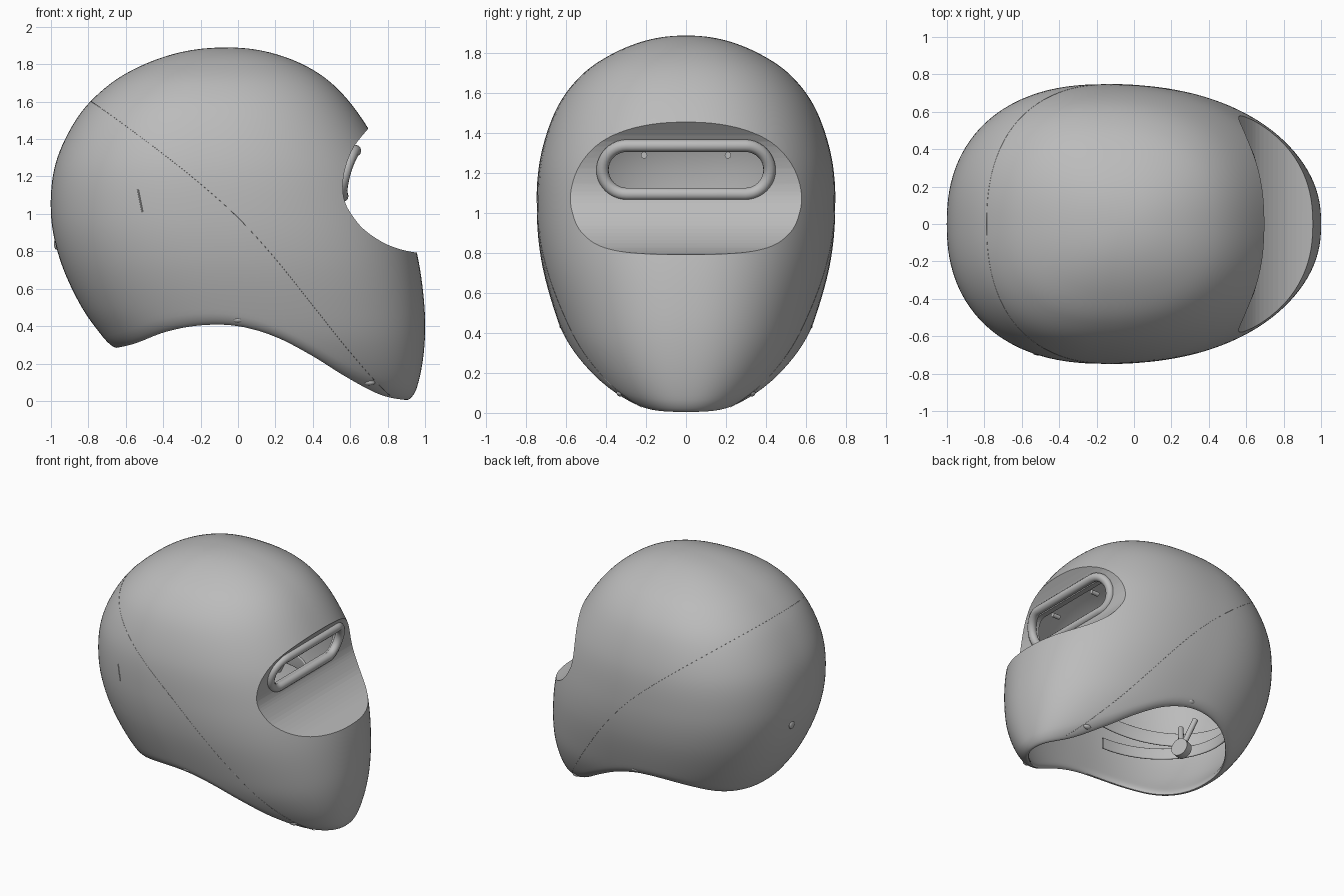
import bpy, bmesh, math
from mathutils import Vector

if "Cube" in bpy.data.objects:
    bpy.data.objects.remove(bpy.data.objects["Cube"])


def material(name, v):
    m = bpy.data.materials.new(name)
    m.use_nodes = True
    m.diffuse_color = (v, v, v, 1)
    m.node_tree.nodes["Principled BSDF"].inputs["Base Color"].default_value = (v, v, v, 1)
    return m


GREY = material("shell grey", 0.5)


def spline(table, u):
    """Smooth interpolation through equally spaced rows."""
    i = max(0, min(int(u), len(table) - 2))
    t = u - i
    row = lambda k: Vector(table[max(0, min(k, len(table) - 1))])
    a, b, c, d = row(i - 1), row(i), row(i + 1), row(i + 2)
    return b + 0.5 * t * (c - a + t * (2 * a - 5 * b + 4 * c - d + t * (3 * (b - c) + d - a)))


# Level sections from crown to chin: height, back x, front x, half width
LEVELS = [(1.869, .16, -.27, -.185), (1.89, -.06, -.06, 0), (1.869, -.285, .145, .185),
          (1.80, -.50, .345, .365), (1.69, -.69, .51, .525), (1.52, -.855, .655, .65),
          (1.27, -.975, .80, .731), (1.0, -1, .90, .747), (.75, -.95, .965, .722),
          (.5, -.835, .997, .655), (.3, -.69, .997, .575), (.12, -.55, .97, .455),
          (-.02, -.45, .92, .30), (-.12, -.4, .86, .16)]
# Heights of the lower rim and of the seam, every 0.2 along x from -1
RIM = [(v, 0) for v in (.27, .27, .30, .37, .405, .40, .345, .245, .125, .028, 0)]
SEAM = [(v, 0) for v in (1.72, 1.61, 1.47, 1.32, 1.16, .98, .76, .51, .26, .04, -.1)]
# Face recess, side profile from brow to chin
RECESS = [(.70, 1.46), (.62, 1.36), (.575, 1.25), (.56, 1.15), (.57, 1.07), (.605, 1.0),
          (.67, .92), (.77, .85), (.87, .81), (.97, .79)]
recess = [spline(RECESS, k / 4) for k in range(4 * (len(RECESS) - 1) + 1)]


def height(table, x):
    return spline(table, (x + 1) * 5)[0]


def surface(u, a, d=0.0):
    """Point on the body, moved inward by d."""
    z, xb, xf, w = spline(LEVELS, u)
    xc = xb + (xf - xb) * 0.45
    c, s = math.cos(a), math.sin(a)
    r, e = (xf - xc if c > 0 else xc - xb), 2 / 2.3
    x = xc + max(r - d, 0) * math.copysign(abs(c) ** e, c)
    y = max(w - d, 0) * math.copysign(abs(s) ** e, s)
    return Vector((x, y, z - d * max(0, (z - 1) / .89) ** 2))


def solve(f, lo, hi):
    for _ in range(30):
        mid = (lo + hi) / 2
        lo, hi = (mid, hi) if f(mid) > 0 else (lo, mid)
    return lo


def above(table, a):
    return lambda u: surface(u, a).z - height(table, surface(u, a).x)


def inner(u, a, d):
    """Inside wall, kept behind the face recess."""
    p = surface(u, a, d)
    for q, r in zip(recess, recess[1:]):
        if r.y <= p.z <= q.y:
            p.x = min(p.x, q.x + (r.x - q.x) * (q.y - p.z) / (q.y - r.y) - 0.04)
    return p


def finish(ob, angle=40):
    if not ob.data.materials:
        ob.data.materials.append(GREY)
    bpy.ops.object.select_all(action='DESELECT')
    ob.select_set(True)
    bpy.context.view_layer.objects.active = ob
    if ob.type == 'MESH':
        bpy.ops.object.shade_smooth_by_angle(angle=math.radians(angle))
    return ob


def mesh_object(name, bm):
    bmesh.ops.recalc_face_normals(bm, faces=bm.faces)
    me = bpy.data.meshes.new(name)
    bm.to_mesh(me)
    bm.free()
    ob = bpy.data.objects.new(name, me)
    bpy.context.collection.objects.link(ob)
    return ob


def prism(name, points, offset):
    bm = bmesh.new()
    f = bm.faces.new([bm.verts.new(p) for p in points])
    new = bmesh.ops.extrude_face_region(bm, geom=[f])["geom"]
    bmesh.ops.translate(bm, vec=offset, verts=[v for v in new if isinstance(v, bmesh.types.BMVert)])
    return mesh_object(name, bm)


def tube(name, points, radius, closed=False, extrude=0.0):
    cu = bpy.data.curves.new(name, 'CURVE')
    cu.dimensions = '2D' if extrude else '3D'
    cu.bevel_depth, cu.bevel_resolution, cu.extrude = radius, 4, extrude
    cu.fill_mode = 'NONE' if extrude else 'FULL'
    cu.use_fill_caps = not extrude
    sp = cu.splines.new('POLY')
    sp.points.add(len(points) - 1)
    for q, p in zip(sp.points, points):
        q.co = (*p, 1)
    sp.use_cyclic_u = closed
    sp.use_smooth = True
    ob = bpy.data.objects.new(name, cu)
    bpy.context.collection.objects.link(ob)
    return finish(ob)


# Shell: outer wall, rolled rim and inner wall in one closed skin
COLS, ROWS, WALL, ROLL = 128, 72, 0.055, 0.06
bm = bmesh.new()
columns = []
for k in range(COLS):
    a = 2 * math.pi * k / COLS
    end = solve(above(RIM, a), 1, len(LEVELS) - 1.01)
    rim_z = surface(end, a).z
    top = solve(lambda u: surface(u, a).z - rim_z - ROLL, 1, end)
    col = [surface(1 + (top - 1) * i / ROWS, a) for i in range(1, ROWS + 1)]
    for i in range(1, 12):
        t = math.pi * i / 12
        p = surface(top + (end - top) * math.sin(t), a, WALL * (1 - math.cos(t)) / 2)
        p.z = rim_z + ROLL * (1 - math.sin(t))
        col.append(p)
    col += [inner(1 + (top - 1) * i / ROWS, a, WALL) for i in range(ROWS, 6, -1)]
    columns.append([bm.verts.new(p) for p in col])
crown = bm.verts.new(surface(1, 0))
under = bm.verts.new(surface(1, 0, WALL))
for a, b in zip(columns, columns[1:] + columns[:1]):
    bm.faces.new((crown, a[0], b[0]))
    bm.faces.new((under, b[-1], a[-1]))
    for i in range(len(a) - 1):
        bm.faces.new((a[i], a[i + 1], b[i + 1], b[i]))
shell = mesh_object("helmet_shell", bm)


# Viewing slot outline, set in a leaning, bowed plane
def stadium(half_w, half_h, n=20):
    pts = []
    for side in (1, -1):
        for i in range(n + 1):
            t = side * math.pi / 2 - math.pi * i / n
            pts.append((side * (half_w - half_h) + half_h * math.cos(t), half_h * math.sin(t)))
    return pts


MID = 1.217
cutters = [prism("recess_cutter", [(x, -1, z) for x, z in [(1.1, 1.96)] + [tuple(p) for p in recess] + [(1.4, .77)]], (0, 2, 0)),
           prism("slot_cutter", [(.3, y, MID + z) for y, z in stadium(.40, .098)], (.6, 0, 0))]
finish(shell)
for c in cutters:
    m = shell.modifiers.new(c.name, 'BOOLEAN')
    m.object, m.operation, m.solver = c, 'DIFFERENCE', 'EXACT'
    bpy.ops.object.modifier_apply(modifier=m.name)
    bpy.data.objects.remove(c)
finish(shell, 35)

# Raised slot frame, sinking into the recess at its ends
tube("slot_frame", [(.617 + .28 * z - .26 * y * y, y, MID + z) for y, z in stadium(.418, .121)], .031, True)

# Seam between face and rear panel
seam = []
for k in range(-100, 101):
    a = math.pi + k / 100 * 2.6
    end = solve(above(RIM, a), 1, len(LEVELS) - 1.01)
    if above(SEAM, a)(end) < 0:
        seam.append(surface(solve(above(SEAM, a), 1, end), a))
tube("panel_seam", seam, .001)


def on_body(x, z, side):
    y_point = lambda a: surface(solve(lambda u: surface(u, a).z - z, 1, len(LEVELS) - 1.01), a)
    p = y_point(solve(lambda a: y_point(a).x - x, 0, math.pi))
    return Vector((p.x, side * p.y, p.z))


def disc(name, place, radius, depth, turn):
    bpy.ops.mesh.primitive_cylinder_add(vertices=32, radius=radius, depth=depth, location=place, rotation=turn)
    ob = bpy.context.object
    ob.name = name
    return finish(ob)


def rivet(name, place, scale):
    bpy.ops.mesh.primitive_uv_sphere_add(segments=24, ring_count=12, radius=.03, location=place)
    bpy.context.object.scale = scale
    bpy.context.object.name = name
    finish(bpy.context.object)


SIDEWAYS = (math.pi / 2, 0, 0)
for side, word in ((1, "left"), (-1, "right")):
    # Flush rivets along the rim
    for x, z, part in ((0, .435, "middle"), (.70, .10, "chin")):
        rivet(f"{part}_rivet_{word}", on_body(x, z, side) - Vector((0, side * .02, 0)), (1.1, .7, .6))
    # Headgear pivot, arm and brow bolt
    disc(f"pivot_hub_{word}", (.02, side * .64, 1.0), .09, .12, SIDEWAYS)
    disc(f"pivot_cap_{word}", (.02, side * .57, 1.0), .05, .05, SIDEWAYS)
    tube(f"pivot_arm_{word}", [(.02, side * .57, 1.0), (.0, side * .56, .85), (-.05, side * .55, .74)], .03)
    disc(f"brow_bolt_{word}", (.535, side * .21, 1.29), .016, .06, (0, math.pi / 2, 0))
    # Upper branches of the nape bracket
    tube(f"nape_branch_{word}", [(-.6, -.2, .64), (-.66, -.2 + side * .08, .86)], .02)

# Rear details: a thin slit on one side and one rivet
tube("rear_slit", [on_body(-.535 + .006 * i, 1.13 - .03 * i, -1) for i in range(5)], .004)
rivet("rear_rivet", on_body(-.972, .84, 1), (.4, 1, 1))

# Headgear straps inside
ring = [(2 * math.pi * i / 64) for i in range(64)]
band = tube("head_band", [(.66 * math.cos(t), .54 * math.sin(t), 0) for t in ring], .008, True, .045)
band.location, band.rotation_euler = (-.17, 0, .86), (0, -.12, 0)
strap = tube("crown_strap", [(.55 * math.cos(t / 2), .62 * math.sin(t / 2), 0) for t in ring], .008, False, .035)
strap.location, strap.rotation_euler = (-.05, 0, 1.0), (math.pi / 2, 0, math.pi / 2)
nape = tube("nape_strap", [(.6 * math.cos(t), .52 * math.sin(t), 0) for t in ring[16:49]], .008, False, .035)
nape.location = (-.15, 0, .66)
disc("nape_knob", (-.6, -.2, .64), .065, .06, (0, math.pi / 2, .3))
